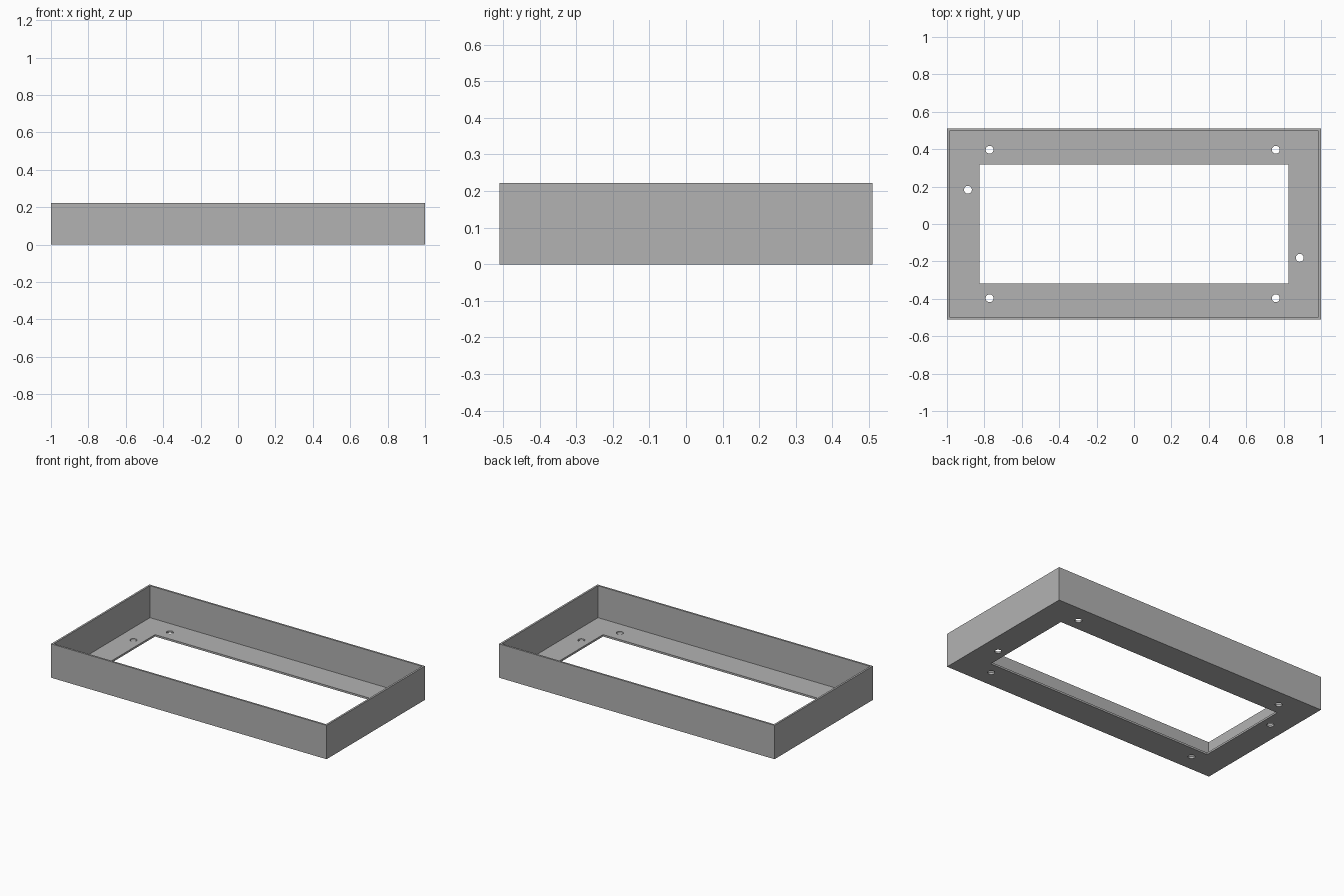
import bpy

cube = bpy.data.objects.get("Cube")
if cube:
    bpy.data.objects.remove(cube, do_unlink=True)

LENGTH, WIDTH, HEIGHT = 2.0, 1.02, 0.222
WALL = 0.0125
FLOOR = 0.0125
OPEN_X, OPEN_Y = 0.826, 0.319
HOLE_RADIUS = 0.021

grey = bpy.data.materials.new("plain grey")
grey.use_nodes = True
colour = (0.448, 0.448, 0.448, 1)
grey.diffuse_color = colour
grey.node_tree.nodes["Principled BSDF"].inputs["Base Color"].default_value = colour


def box(name, size_x, size_y, bottom, top):
    bpy.ops.mesh.primitive_cube_add(size=1, location=(0, 0, (bottom + top) / 2))
    obj = bpy.context.object
    obj.name = name
    obj.scale = (size_x, size_y, top - bottom)
    bpy.ops.object.transform_apply(location=True, rotation=False, scale=True)
    obj.data.materials.append(grey)
    return obj


def cut(target, cutter):
    cutter.hide_render = True
    mod = target.modifiers.new("cut", 'BOOLEAN')
    mod.operation = 'DIFFERENCE'
    mod.solver = 'EXACT'
    mod.object = cutter
    bpy.context.view_layer.objects.active = target
    bpy.ops.object.modifier_apply(modifier=mod.name)
    bpy.data.objects.remove(cutter, do_unlink=True)


# Open tray with thin walls and a thin floor
tray = box("tray_frame", LENGTH, WIDTH, 0, HEIGHT)
cut(tray, box("cavity_cutter", LENGTH - 2 * WALL, WIDTH - 2 * WALL, FLOOR, HEIGHT + 0.1))

# Large rectangular window in the floor
cut(tray, box("window_cutter", 2 * OPEN_X, 2 * OPEN_Y, -0.1, 0.1))

# Screw holes: four near the corners, one on each short side
holes = [(x, y) for x in (-0.772, 0.758) for y in (-0.397, 0.397)]
holes += [(-0.888, 0.183), (0.886, -0.181)]
for x, y in holes:
    bpy.ops.mesh.primitive_cylinder_add(vertices=32, radius=HOLE_RADIUS, depth=0.1, location=(x, y, 0))
    drill = bpy.context.object
    drill.name = "hole_cutter"
    drill.data.materials.append(grey)
    cut(tray, drill)
